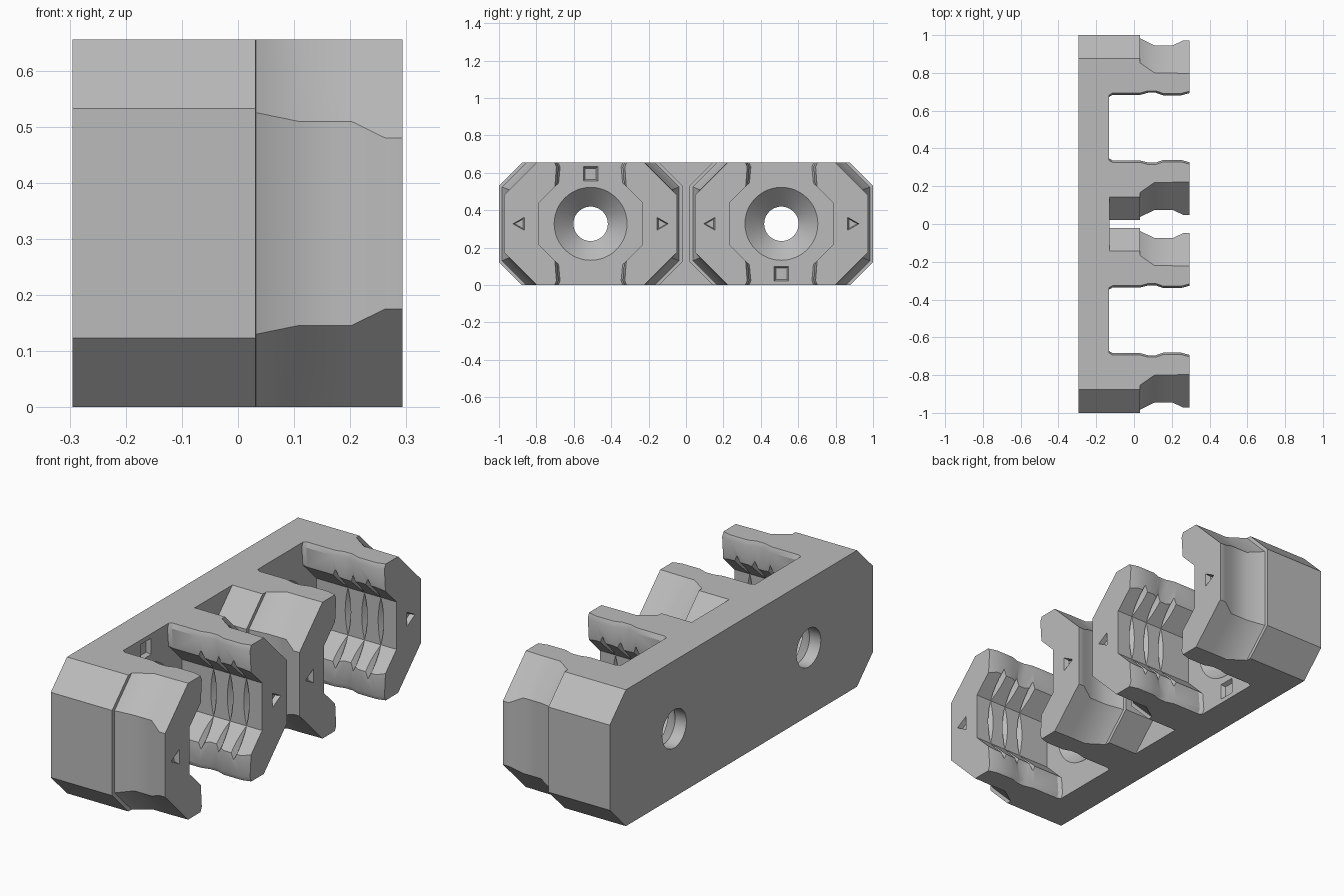
import bpy, bmesh, math

if "Cube" in bpy.data.objects:
    bpy.data.objects.remove(bpy.data.objects["Cube"])

H = 0.655            # total height
ZC = H / 2           # mid height
C = 0.51             # distance of each socket from the centre
FRONT, FLOOR, BACK = 0.293, -0.13, -0.295

grey = bpy.data.materials.new("light grey plastic")
grey.diffuse_color = (0.5, 0.5, 0.5, 1)
grey.use_nodes = True
grey.node_tree.nodes["Principled BSDF"].inputs["Base Color"].default_value = grey.diffuse_color


def loft(name, sections):
    """Solid skinned along x through sections (x, [(y, z), ...]), z from mid height."""
    bm = bmesh.new()
    rings = [[bm.verts.new((x, y, z + ZC)) for y, z in pts] for x, pts in sections]
    n = len(rings[0])
    for a, b in zip(rings, rings[1:]):
        for i in range(n):
            j = (i + 1) % n
            bm.faces.new((a[i], a[j], b[j], b[i]))
    bm.faces.new(rings[0])
    bm.faces.new(rings[-1])
    bmesh.ops.recalc_face_normals(bm, faces=bm.faces)
    me = bpy.data.meshes.new(name)
    bm.to_mesh(me)
    bm.free()
    ob = bpy.data.objects.new(name, me)
    bpy.context.collection.objects.link(ob)
    me.materials.append(grey)
    return ob


def combine(target, tool, op):
    mod = target.modifiers.new("bool", 'BOOLEAN')
    mod.operation, mod.solver, mod.object = op, 'EXACT', tool
    bpy.context.view_layer.objects.active = target
    bpy.ops.object.modifier_apply(modifier=mod.name)
    bpy.data.objects.remove(tool)


def mirrored(quarter, cy=0):
    """Full outline from its +y +z quarter, listed from the side up to the top."""
    q = quarter
    pts = q + [(-y, z) for y, z in q[::-1]] + [(-y, -z) for y, z in q] + [(y, -z) for y, z in q[::-1]]
    return [(y + cy, z) for y, z in pts]


def octagon(half_w, ch, cy=0):
    return mirrored([(half_w, ZC - ch), (half_w - ch, ZC)], cy)


def circle(r, cy, n=48):
    return [(cy + r * math.cos(2 * math.pi * i / n), r * math.sin(2 * math.pi * i / n)) for i in range(n)]


def scaled(pts, s, cy, cz):
    return [(cy + y * s, cz + z * s) for y, z in pts]


# back plate
body = loft("double_clip_body", [(BACK, octagon(1, 0.123)), (FLOOR, octagon(1, 0.123))])

# outer walls of each socket: a waist behind a flared lip
WALL = [(-0.2, 0.49, 0.123), (0.031, 0.49, 0.123), (0.032, 0.473, 0.13), (0.11, 0.435, 0.146),
        (0.203, 0.435, 0.146), (0.262, 0.462, 0.175), (FRONT, 0.462, 0.175)]
for s in (-1, 1):
    combine(body, loft("socket_wall", [(x, octagon(w, ch, s * C)) for x, w, ch in WALL]), 'UNION')

# hollow inside: octagonal bore with slots open at top and bottom, slots wavy along x
WAVE = [(-0.132, -0.008), (-0.115, 0.002), (0.03, 0.002), (0.075, 0.014), (0.115, 0.014), (0.155, 0),
        (0.25, 0), (FRONT, 0.012), (0.33, 0.012)]


def hollow(d, cy):
    return mirrored([(0.275, 0.114), (0.179 + d, 0.21 - d), (0.171 + d, 0.305), (0.189 + d, 0.345)], cy)


TRIANGLE = [(0.034, 0), (-0.028, 0.035), (-0.028, -0.035)]
SQUARE = [(0.04, 0.04), (-0.04, 0.04), (-0.04, -0.04), (0.04, -0.04)]

for s in (-1, 1):
    cy = s * C
    combine(body, loft("hollow", [(x, hollow(d, cy)) for x, d in WAVE]), 'DIFFERENCE')
    # thread grooves
    for x in (0.035, 0.123, 0.21):
        combine(body, loft("groove", [(x - 0.026, circle(0.258, cy)), (x, circle(0.298, cy)),
                                      (x + 0.026, circle(0.258, cy))]), 'DIFFERENCE')
    # countersunk screw hole
    combine(body, loft("screw_hole", [(-0.32, circle(0.092, cy)), (-0.235, circle(0.092, cy)),
                                      (-0.12, circle(0.207, cy))]), 'DIFFERENCE')
    # square recess in the slot floor
    combine(body, loft("square_mark", [(-0.152, scaled(SQUARE, 0.75, cy, -s * 0.267)),
                                       (-0.12, scaled(SQUARE, 1.1, cy, -s * 0.267))]), 'DIFFERENCE')
    # outward pointing triangle recesses on the lip
    for t in (-1, 1):
        tri = [(t * y, z) for y, z in TRIANGLE]
        combine(body, loft("triangle_mark", [(0.27, scaled(tri, 0.7, cy + t * 0.382, 0)),
                                             (0.302, scaled(tri, 1.1, cy + t * 0.382, 0))]), 'DIFFERENCE')

body.select_set(True)
bpy.context.view_layer.objects.active = body
bpy.ops.object.shade_smooth_by_angle(angle=math.radians(28))
